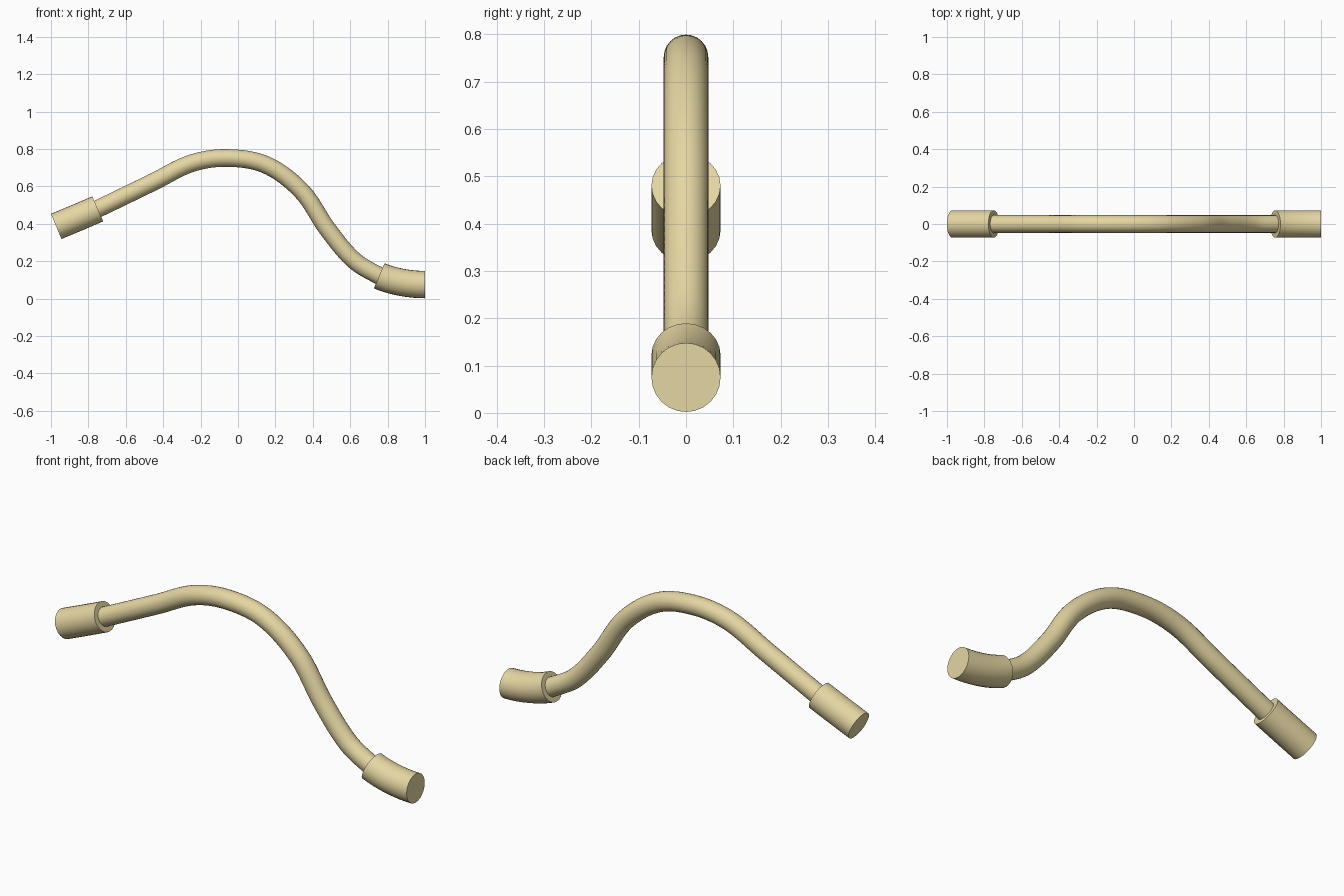
import bpy
from mathutils import Vector

if "Cube" in bpy.data.objects:
    bpy.data.objects.remove(bpy.data.objects["Cube"])


def tube(name, points, radius, ends):
    """Sweep a round section through x/z points; ends are the end directions."""
    cu = bpy.data.curves.new(name, 'CURVE')
    cu.dimensions = '3D'
    cu.bevel_depth = radius
    cu.bevel_resolution = 10
    cu.resolution_u = 10
    cu.use_fill_caps = True
    sp = cu.splines.new('BEZIER')
    pts = [Vector((x, 0, z)) for x, z in points]
    sp.bezier_points.add(len(pts) - 1)
    last = len(pts) - 1
    for i, p in enumerate(pts):
        a, b = pts[max(i - 1, 0)], pts[min(i + 1, last)]
        t = (b - a).normalized()
        if i in (0, last):
            d = ends[0 if i == 0 else 1]
            t = Vector((d[0], 0, d[1])).normalized()
        bp = sp.bezier_points[i]
        bp.handle_left_type = bp.handle_right_type = 'FREE'
        bp.co = p
        bp.handle_left = p - t * (p - a).length / 3
        bp.handle_right = p + t * (b - p).length / 3
    ob = bpy.data.objects.new(name, cu)
    bpy.context.collection.objects.link(ob)
    bpy.ops.object.select_all(action='DESELECT')
    ob.select_set(True)
    bpy.context.view_layer.objects.active = ob
    bpy.ops.object.convert(target='MESH')
    ob = bpy.context.object
    bpy.ops.object.shade_smooth_by_angle()
    ob.data.materials.append(mat)
    return ob


mat = bpy.data.materials.new("tan")
mat.diffuse_color = (0.78, 0.67, 0.36, 1)
mat.use_nodes = True
mat.node_tree.nodes["Principled BSDF"].inputs["Base Color"].default_value = mat.diffuse_color

# Bent hose
tube("hose", [(-0.80, 0.458), (-0.75, 0.480), (-0.45, 0.625), (-0.25, 0.723),
              (-0.06, 0.752), (0.15, 0.715), (0.34, 0.575), (0.48, 0.37),
              (0.62, 0.205), (0.755, 0.122), (0.80, 0.107)],
     0.047, [(1, 0.43), (1, -0.32)])

# End fittings
tube("left_fitting", [(-0.972, 0.386), (-0.75, 0.480)], 0.073,
     [(1, 0.42), (1, 0.44)])
tube("right_fitting", [(0.755, 0.122), (0.87, 0.088), (1.0, 0.075)], 0.073,
     [(1, -0.42), (1, 0)])
